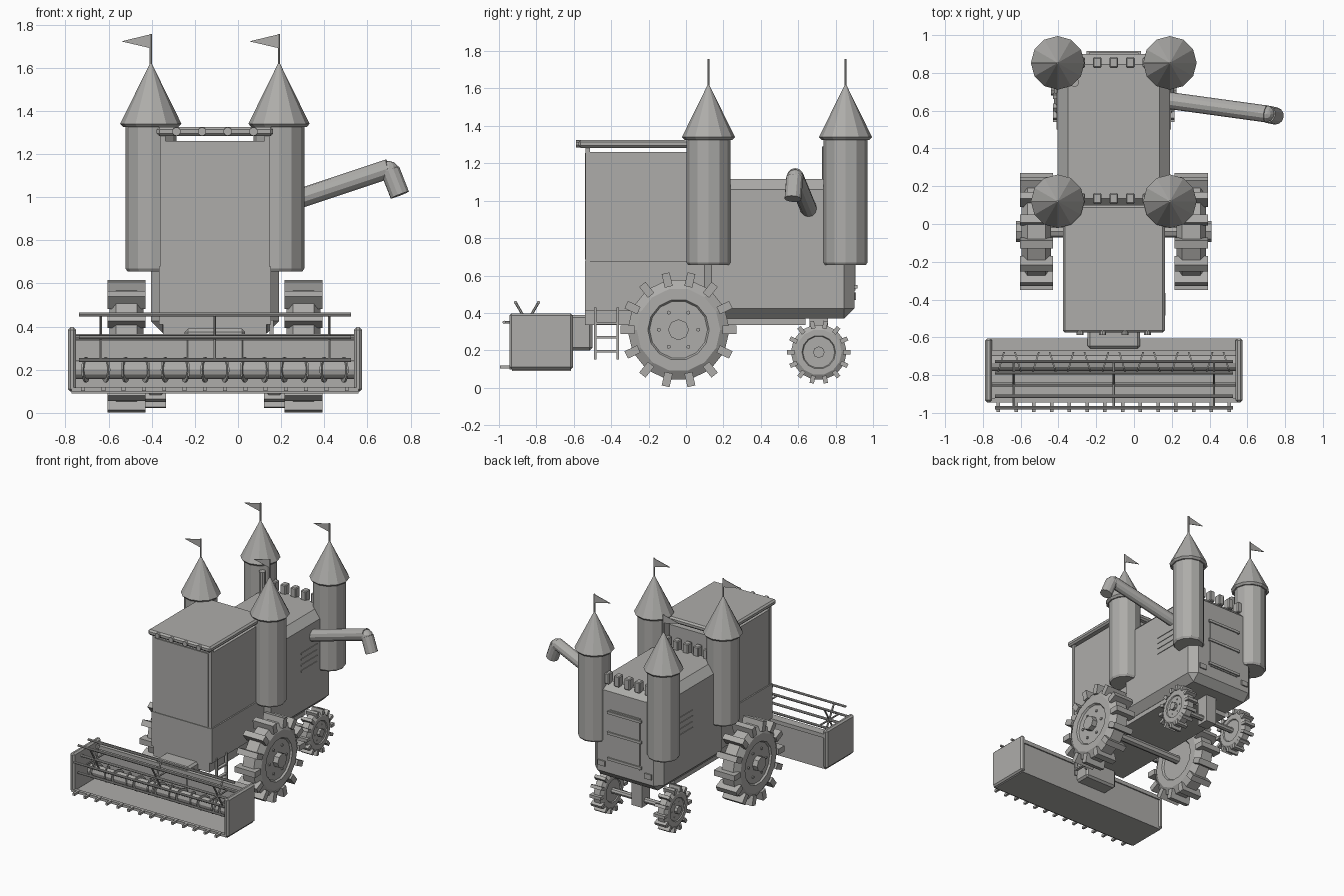
import bpy, bmesh, math
from mathutils import Vector, Matrix

if "Cube" in bpy.data.objects:
    bpy.data.objects.remove(bpy.data.objects["Cube"])

CX = -0.107  # centre line of the vehicle
grey = bpy.data.materials.new("plain grey")
grey.diffuse_color = (0.42, 0.415, 0.40, 1)
grey.use_nodes = True
grey.node_tree.nodes["Principled BSDF"].inputs["Base Color"].default_value = grey.diffuse_color


def finish(name, bm):
    bmesh.ops.recalc_face_normals(bm, faces=bm.faces)
    me = bpy.data.meshes.new(name)
    bm.to_mesh(me)
    bm.free()
    me.materials.append(grey)
    ob = bpy.data.objects.new(name, me)
    bpy.context.collection.objects.link(ob)
    return ob


def add_box(bm, lo, hi, rot=None):
    lo, hi = Vector(lo), Vector(hi)
    m = Matrix.Translation((lo + hi) / 2) @ Matrix.Diagonal((*(hi - lo), 1))
    bmesh.ops.create_cube(bm, size=1, matrix=(rot @ m) if rot else m)


def box(name, lo, hi, bevel=0):
    bm = bmesh.new()
    add_box(bm, lo, hi)
    if bevel:
        bmesh.ops.bevel(bm, geom=bm.edges[:], offset=bevel, segments=1, affect='EDGES')
    return finish(name, bm)


def add_rod(bm, a, b, r1, r2=None, n=8):
    a, b = Vector(a), Vector(b)
    m = Matrix.Translation((a + b) / 2) @ (b - a).to_track_quat('Z', 'Y').to_matrix().to_4x4()
    bmesh.ops.create_cone(bm, cap_ends=True, segments=n, radius1=r1,
                          radius2=r1 if r2 is None else r2, depth=(b - a).length, matrix=m)


def rod(name, a, b, r1, r2=None, n=8):
    bm = bmesh.new()
    add_rod(bm, a, b, r1, r2, n)
    return finish(name, bm)


def lathe_x(bm, profile, n, centre):
    """Revolve (x, radius) points about the x axis and cap the ends."""
    c = Vector(centre)
    rings = [[bm.verts.new(c + Vector((x, r * math.cos(k * math.tau / n), r * math.sin(k * math.tau / n))))
              for k in range(n)] for x, r in profile]
    for p, q in zip(rings, rings[1:]):
        for k in range(n):
            bm.faces.new((p[k], p[(k + 1) % n], q[(k + 1) % n], q[k]))
    bm.faces.new(rings[0])
    bm.faces.new(rings[-1])


def wheel(name, x, y, z, r, w, side):
    """Lugged wheel: tyre, rim step, hub, bolts and 14 lugs."""
    bm = bmesh.new()
    h = w / 2
    lathe_x(bm, [(-h * .75, r * .5), (-h * .9, r * .53), (-h * .9, r * .72), (-h * .55, r * .88),
                 (h * .55, r * .88), (h * .9, r * .72), (h * .9, r * .53), (h * .75, r * .5)], 14, (x, y, z))
    add_rod(bm, (x, y, z), (x + side * h * 1.22, y, z), r * .18, n=8)
    for k in range(6):
        a = k * math.tau / 6
        p = Vector((x, y + r * .34 * math.cos(a), z + r * .34 * math.sin(a)))
        add_rod(bm, p, p + Vector((side * h * .85, 0, 0)), r * .035, n=6)
    for k in range(14):
        rot = Matrix.Translation((x, y, z)) @ Matrix.Rotation(k * math.tau / 14, 4, 'X')
        add_box(bm, (-h, r * .76, -r * .07), (h, r, r * .07), rot)
    return finish(name, bm)


# Main body, chassis and feeder
box("body", (CX - .297, .08, .37), (CX + .297, .9, 1.115), .055)
box("chassis", (CX - .24, -.54, .335), (CX + .24, .64, .415))
box("feeder_house", (CX - .14, -.66, .20), (CX + .14, -.50, .39), .015)

# Cab: lower shell, window block, posts, roof and lamps
box("cab_base", (CX - .26, -.54, .41), (CX + .26, .10, .678))
box("cab_windows", (CX - .25, -.535, .678), (CX + .25, .09, 1.26))
box("cab_front_pane", (CX - .228, -.54, .685), (CX + .228, -.53, 1.255))
for s in (-1, 1):
    for y in (-.525, .08):
        box("cab_post", (CX + s * .242 - .012, y - .012, .67), (CX + s * .242 + .012, y + .012, 1.29))
box("cab_roof", (CX - .27, -.575, 1.283), (CX + .27, .10, 1.325), .012)
for k in range(4):
    x = CX + (k - 1.5) * .119
    rod("roof_lamp", (x, -.588, 1.304), (x, -.56, 1.304), .02, n=10)

# Battlements along the front and rear of the body
for row, y in (("front", .135), ("rear", .855)):
    for k in range(-2, 3):
        x = CX + k * .088
        box(row + "_merlon", (x - .023, y - .028, 1.1), (x + .023, y + .028, 1.185), .006)

# Four corner towers with cones, poles and pennants
for sx in (-1, 1):
    for y in (.12, .853):
        x = CX + sx * .297
        bm = bmesh.new()
        add_rod(bm, (x, y, .655), (x, y, .67), .108, .118, 12)
        add_rod(bm, (x, y, .67), (x, y, 1.335), .118, n=12)
        finish("tower", bm)
        bm = bmesh.new()
        add_rod(bm, (x, y, 1.325), (x, y, 1.34), .128, .142, 12)
        add_rod(bm, (x, y, 1.34), (x, y, 1.62), .142, .004, 12)
        finish("tower_roof", bm)
        rod("flag_pole", (x, y, 1.59), (x, y, 1.757), .006, n=6)
        bm = bmesh.new()
        f = bm.faces.new([bm.verts.new(p) for p in
                          ((x, y - .002, 1.69), (x, y - .002, 1.755), (x - .137, y - .002, 1.722))])
        ext = bmesh.ops.extrude_face_region(bm, geom=[f])
        bmesh.ops.translate(bm, vec=(0, .004, 0),
                            verts=[v for v in ext["geom"] if isinstance(v, bmesh.types.BMVert)])
        finish("pennant", bm)

# Exhaust and unloading spout
rod("exhaust", (-.315, .75, 1.05), (-.315, .75, 1.29), .024, n=10)
bm = bmesh.new()
add_rod(bm, (.14, .66, .945), (.70, .583, 1.132), .045, n=12)
bmesh.ops.create_uvsphere(bm, u_segments=12, v_segments=6, radius=.046,
                          matrix=Matrix.Translation((.70, .583, 1.122)))
add_rod(bm, (.705, .581, 1.125), (.75, .572, 1.01), .046, n=12)
finish("unloading_spout", bm)

# Rear hatch, tail lamps and side vents
box("rear_hatch", (CX - .13, .89, .52), (CX + .13, .907, .92))
for z in (.54, .74, .90):
    box("hatch_bar", (CX - .145, .89, z - .01), (CX + .145, .916, z + .01))
for s in (-1, 1):
    x = CX + s * .2
    box("tail_lamp", (x - .03, .89, .47), (x + .03, .91, .51))
    for k in range(4):
        z = .74 + k * .045
        x = CX + s * .298
        box("side_vent", (x - .004, .50, z - .006), (x + .004, .70, z + .006))

# Wheels and axles
for s in (-1, 1):
    wheel("front_wheel", CX + s * .41, -.04, .31, .31, .175, s)
    wheel("rear_wheel", CX + s * .275, .71, .19, .17, .095, s)
rod("front_axle", (CX - .4, -.04, .31), (CX + .4, -.04, .31), .032)
rod("rear_axle", (CX - .27, .71, .19), (CX + .27, .71, .19), .022)
box("rear_axle_bracket", (CX - .045, .66, .15), (CX + .045, .76, .40))

# Ladder on the right side
bm = bmesh.new()
for y in (-.485, -.365):
    add_box(bm, (.145, y - .006, .15), (.165, y + .006, .43))
for z in (.195, .27, .345):
    add_box(bm, (.143, -.485, z - .006), (.167, -.365, z + .006))
finish("ladder", bm)

# Header trough, end plates and cutter fingers
L, R = CX - .665, CX + .665
bm = bmesh.new()
add_box(bm, (L, -.655, .09), (R, -.615, .365))
add_box(bm, (L, -.93, .09), (R, -.63, .108))
add_box(bm, (L, -.67, .335), (R, -.605, .365))
finish("header_trough", bm)
for s in (-1, 1):
    x = CX + s * .663
    box("header_end", (x - .019, -.945, .098), (x + .019, -.605, .397), .012)
bm = bmesh.new()
add_box(bm, (L, -.945, .098), (R, -.92, .118))
for k in range(14):
    x = CX + (k - 6.5) * .094
    add_box(bm, (x - .009, -.995, .102), (x + .009, -.93, .12))
finish("cutter_fingers", bm)

# Feed auger with tilted flights
rod("feed_auger", (L, -.735, .20), (R, -.735, .20), .042, n=12)
bm = bmesh.new()
for k in range(14):
    c = Vector((CX + (k - 6.5) * .092, -.735, .20))
    d = Vector((.004, .0012 if k % 2 else -.0012, 0))
    add_rod(bm, c - d, c + d, .06, n=12)
finish("auger_flights", bm)

# Six-bar reel with three spider frames
bm = bmesh.new()
cy, cz, r = -.85, .35, .122
add_rod(bm, (L, cy, cz), (R, cy, cz), .01)
for k in range(6):
    a = k * math.tau / 6
    y, z = cy + r * math.cos(a), cz + r * math.sin(a)
    add_rod(bm, (CX - .63, y, z), (CX + .63, y, z), .009)
    for x in (CX - .53, CX, CX + .53):
        add_rod(bm, (x, cy, cz), (x, y, z), .007, n=6)
finish("reel", bm)
